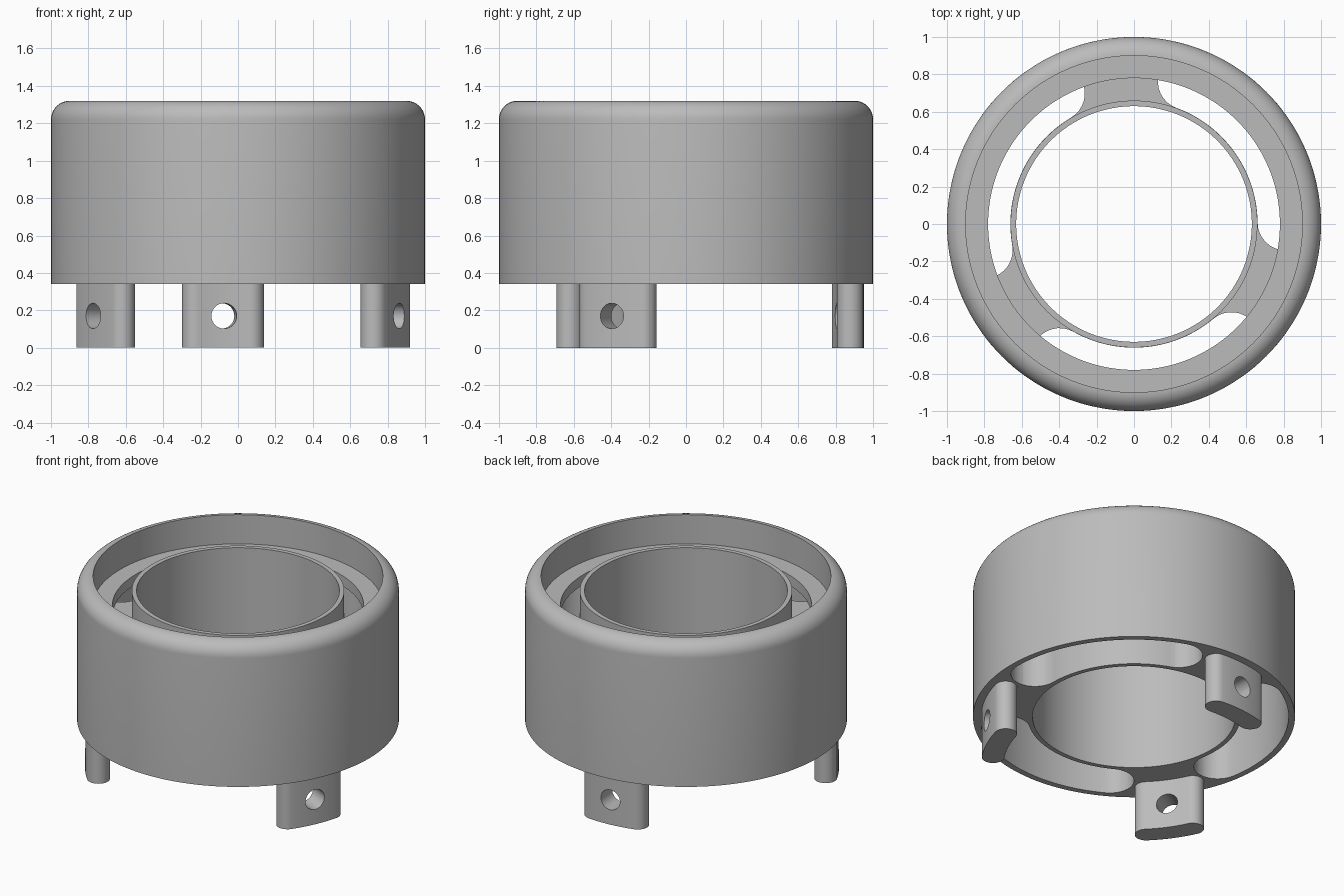
import bpy, bmesh
from math import sin, cos, pi, radians
from mathutils import Matrix, Vector

if "Cube" in bpy.data.objects:
    bpy.data.objects.remove(bpy.data.objects["Cube"], do_unlink=True)

SEGMENTS = 144
FOOT_ANGLES = [radians(95.3 + 120 * i) for i in range(3)]
BASE = 0.34        # underside of the ring body
SHELF = 1.05       # top of the bridges between the slots

grey = bpy.data.materials.new("plain_grey")
grey.use_nodes = True
grey.diffuse_color = (0.5, 0.5, 0.5, 1)
grey.node_tree.nodes["Principled BSDF"].inputs["Base Color"].default_value = (0.5, 0.5, 0.5, 1)


def make_object(name, bm):
    bmesh.ops.recalc_face_normals(bm, faces=bm.faces)
    mesh = bpy.data.meshes.new(name)
    bm.to_mesh(mesh)
    bm.free()
    mesh.materials.append(grey)
    obj = bpy.data.objects.new(name, mesh)
    bpy.context.collection.objects.link(obj)
    return obj


def lathe(name, profile):
    """Spin a closed (radius, height) profile around z."""
    bm = bmesh.new()
    rings = []
    for i in range(SEGMENTS):
        a = 2 * pi * i / SEGMENTS
        rings.append([bm.verts.new((r * cos(a), r * sin(a), z)) for r, z in profile])
    n = len(profile)
    for i in range(SEGMENTS):
        p, q = rings[i], rings[(i + 1) % SEGMENTS]
        for j in range(n):
            k = (j + 1) % n
            bm.faces.new((p[j], q[j], q[k], p[k]))
    return make_object(name, bm)


def curved_capsule(name, start, end, inner, outer, low, high):
    """Upright prism: an arc-shaped band with fully rounded ends."""
    mid, cap = (inner + outer) / 2, (outer - inner) / 2
    steps = max(8, int((end - start) / radians(2.5)))
    points = []
    for i in range(steps + 1):
        a = start + (end - start) * i / steps
        points.append(Vector((cos(a), sin(a), 0)) * outer)
    for i in range(1, 16):
        a = end + pi * i / 16
        points.append(Vector((cos(end), sin(end), 0)) * mid + Vector((cos(a), sin(a), 0)) * cap)
    for i in range(steps + 1):
        a = end + (start - end) * i / steps
        points.append(Vector((cos(a), sin(a), 0)) * inner)
    for i in range(1, 16):
        a = start + pi + pi * i / 16
        points.append(Vector((cos(start), sin(start), 0)) * mid + Vector((cos(a), sin(a), 0)) * cap)
    bm = bmesh.new()
    face = bm.faces.new([bm.verts.new((p.x, p.y, low)) for p in points])
    top = bmesh.ops.extrude_face_region(bm, geom=[face])
    verts = [v for v in top["geom"] if isinstance(v, bmesh.types.BMVert)]
    bmesh.ops.translate(bm, verts=verts, vec=(0, 0, high - low))
    return make_object(name, bm)


def cut(obj, cutters):
    """Subtract the cutters, bake the result and delete the cutters."""
    for cutter in cutters:
        cutter.hide_render = True
        mod = obj.modifiers.new("cut", "BOOLEAN")
        mod.operation = "DIFFERENCE"
        mod.solver = "EXACT"
        mod.object = cutter
    graph = bpy.context.evaluated_depsgraph_get()
    mesh = bpy.data.meshes.new_from_object(obj.evaluated_get(graph))
    obj.modifiers.clear()
    obj.data = mesh
    for cutter in cutters:
        bpy.data.objects.remove(cutter, do_unlink=True)


def smooth(obj):
    bpy.ops.object.select_all(action="DESELECT")
    obj.select_set(True)
    bpy.context.view_layer.objects.active = obj
    bpy.ops.object.shade_smooth_by_angle(angle=radians(30))


# Ring body: rounded outer wall, recessed lip, lower shelf and raised inner tube
fillet = [(0.9 + 0.1 * cos(pi / 2 * i / 10), 1.22 + 0.1 * sin(pi / 2 * i / 10)) for i in range(11)]
body = lathe("ring_body", [(0.63, BASE), (1, BASE)] + fillet + [
    (0.9, 1.12), (0.78, 1.12), (0.78, SHELF), (0.66, SHELF), (0.66, 1.22), (0.63, 1.22)])

# Three long slots open from below, ending under the lip
margin = radians(25.3)
slots = [curved_capsule("slot_cutter", a + margin, a + radians(120) - margin,
                        0.661, 0.96, BASE - 0.1, SHELF + 0.001) for a in FOOT_ANGLES]
cut(body, slots)
smooth(body)

# Three curved feet with radial pin holes
for name, a in zip(("back_foot", "right_foot", "left_foot"), FOOT_ANGLES):
    half = radians(9.8)
    foot = curved_capsule(name, a - half, a + half, 0.81, 0.95, 0, BASE)
    bm = bmesh.new()
    place = (Matrix.Translation((0.88 * cos(a), 0.88 * sin(a), 0.17))
             @ Matrix.Rotation(a, 4, "Z") @ Matrix.Rotation(pi / 2, 4, "Y"))
    bmesh.ops.create_cone(bm, cap_ends=True, segments=40, radius1=0.068, radius2=0.068,
                          depth=0.4, matrix=place)
    cut(foot, [make_object("hole_cutter", bm)])
    smooth(foot)
